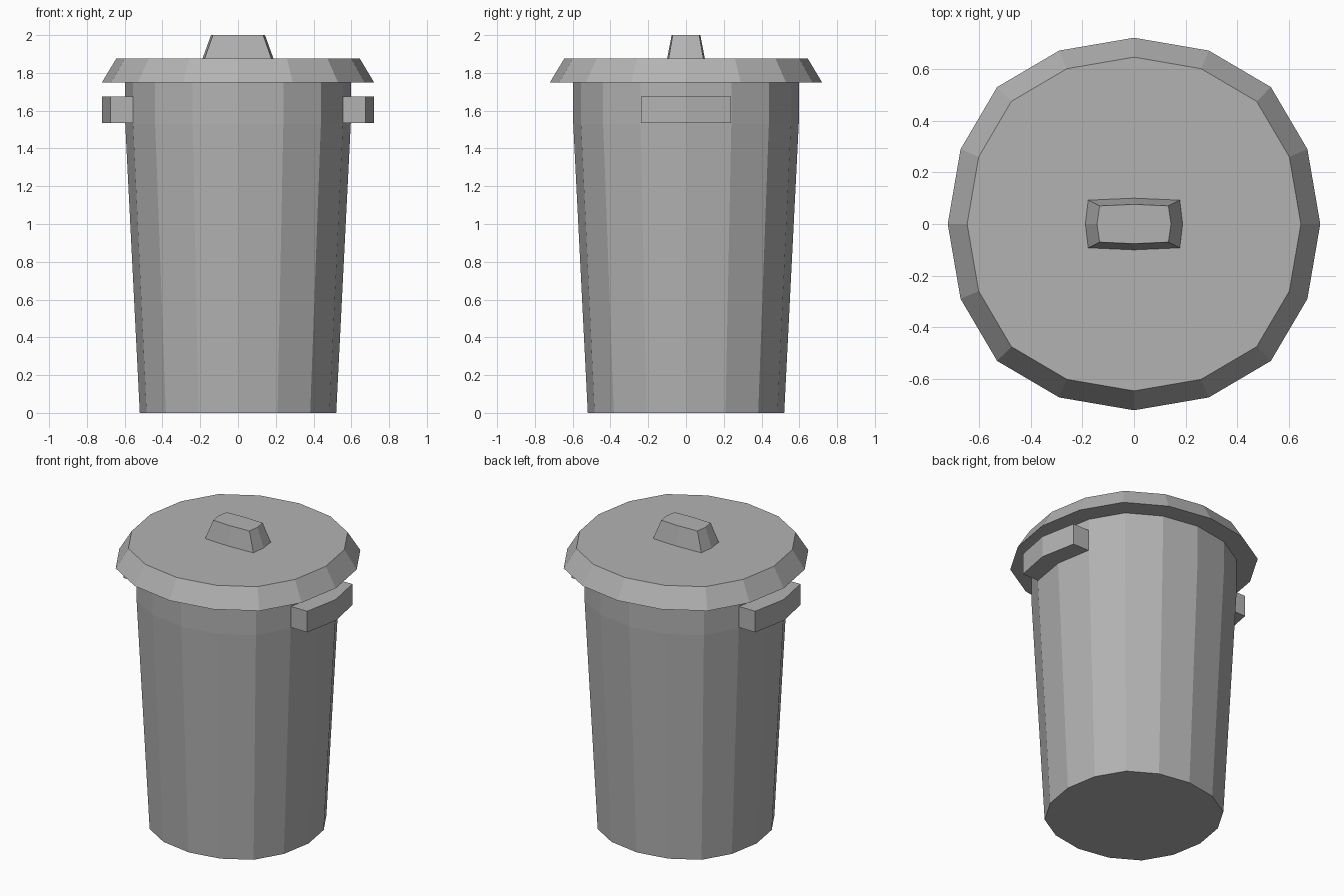
import bpy, bmesh

if "Cube" in bpy.data.objects:
    bpy.data.objects.remove(bpy.data.objects["Cube"])

mat = bpy.data.materials.new("grey metal")
mat.diffuse_color = (0.45, 0.45, 0.45, 1)
mat.use_nodes = True
mat.node_tree.nodes["Principled BSDF"].inputs["Base Color"].default_value = mat.diffuse_color

# unit outline of the slightly squared 16-sided bin
quarter = [(1, 0), (0.931, 0.402), (0.735, 0.735), (0.402, 0.931)]
outline = []
p = quarter
for _ in range(4):
    outline += p
    p = [(-y, x) for x, y in p]


def loft(name, rings):
    """Closed solid through equal-length rings of 3D points."""
    bm = bmesh.new()
    vr = [[bm.verts.new(c) for c in ring] for ring in rings]
    n = len(vr[0])
    for a, b in zip(vr, vr[1:]):
        for i in range(n):
            j = (i + 1) % n
            bm.faces.new((a[i], a[j], b[j], b[i]))
    bm.faces.new(vr[0][::-1])
    bm.faces.new(vr[-1])
    bmesh.ops.recalc_face_normals(bm, faces=bm.faces[:])
    me = bpy.data.meshes.new(name)
    bm.to_mesh(me)
    bm.free()
    me.materials.append(mat)
    ob = bpy.data.objects.new(name, me)
    bpy.context.collection.objects.link(ob)
    return ob


def ring(r, z):
    return [(x * r, y * r, z) for x, y in outline]


# tapered body with a straight upper band
loft("bin_body", [ring(0.52, 0), ring(0.597, 1.53), ring(0.597, 1.75)])

# bevelled lid
loft("lid", [ring(0.72, 1.75), ring(0.645, 1.875)])


# lid grip, a slightly bulged tapered block
def grip(x0, x1, y0, y1, z):
    return [(x0, 0, z), (x1, y1, z), (0, y0, z), (-x1, y1, z),
            (-x0, 0, z), (-x1, -y1, z), (0, -y0, z), (x1, -y1, z)]


loft("lid_grip", [grip(0.188, 0.177, 0.1, 0.092, 1.875),
                  grip(0.143, 0.133, 0.076, 0.07, 2.0)])

# side handles following the body facets
for s, side in ((1, "right"), (-1, "left")):
    plan = [(0.555, -0.237), (0.675, -0.237), (0.72, 0),
            (0.675, 0.237), (0.555, 0.237), (0.59, 0)]
    loft(side + "_handle", [[(s * x, y, z) for x, y in plan]
                            for z in (1.535, 1.675)])
